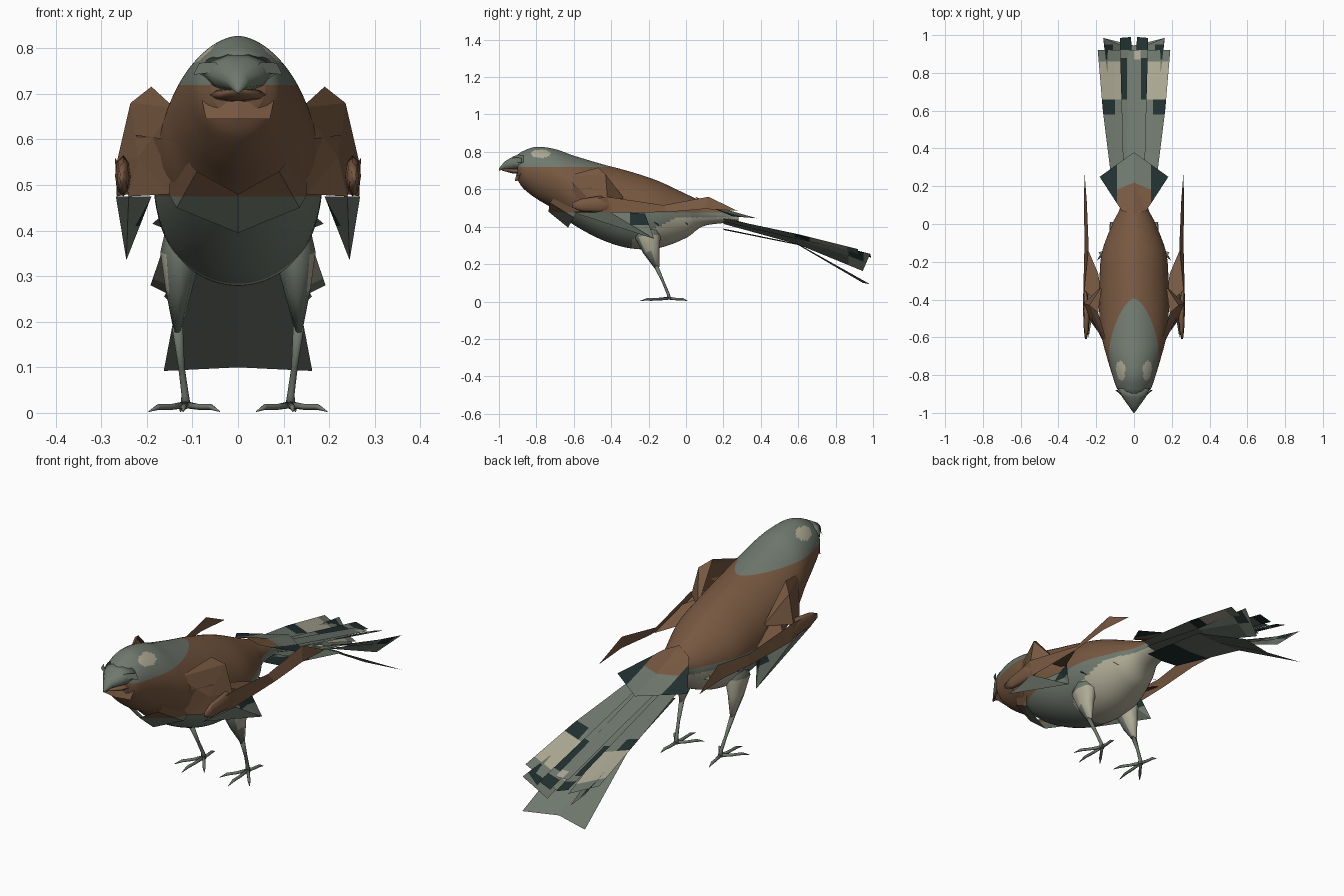
import bpy, bmesh, math
from mathutils import Vector

cube = bpy.data.objects.get("Cube")
if cube:
    bpy.data.objects.remove(cube)

# Palette
COLOURS = {
    "slate_grey": (0.16, 0.19, 0.155),
    "chestnut_brown": (0.185, 0.098, 0.052),
    "cream": (0.42, 0.40, 0.30),
    "dark_teal": (0.016, 0.03, 0.03),
}
MATS = []
for label, rgb in COLOURS.items():
    mat = bpy.data.materials.new(label)
    mat.use_nodes = True
    mat.diffuse_color = (*rgb, 1)
    mat.node_tree.nodes["Principled BSDF"].inputs["Base Color"].default_value = (*rgb, 1)
    MATS.append(mat)
GREY, BROWN, CREAM, DARK = range(len(MATS))
FLANK, CROWN = 0.475, 0.72  # heights where the plumage changes colour


def finish(name, bm, rule, cuts=(), mirror=False, smooth=False):
    """Cut along colour borders, colour faces by rule and make the object."""
    for point, normal in cuts:
        geom = bm.verts[:] + bm.edges[:] + bm.faces[:]
        bmesh.ops.bisect_plane(bm, geom=geom, dist=1e-5, plane_co=point, plane_no=normal)
    for face in bm.faces:
        face.material_index = rule(face.calc_center_median()) if callable(rule) else rule
        face.smooth = smooth
    mesh = bpy.data.meshes.new(name)
    bm.to_mesh(mesh)
    bm.free()
    for mat in MATS:
        mesh.materials.append(mat)
    obj = bpy.data.objects.new(name, mesh)
    bpy.context.collection.objects.link(obj)
    if mirror:
        obj.modifiers.new("mirror", "MIRROR").use_mirror_merge = False


def across(x):
    return ((x, 0, 0), (1, 0, 0))


def station(y):
    return ((0, y, 0), (0, 1, 0))


def level(z):
    return ((0, 0, z), (0, 0, 1))


def facets(name, points, faces, rule, cuts=()):
    """Mirrored sheet of flat facets."""
    bm = bmesh.new()
    verts = [bm.verts.new(p) for p in points]
    for f in faces:
        bm.faces.new([verts[i] for i in f])
    finish(name, bm, rule, cuts, mirror=True)


def feather(name, rows, rule, cuts=(), mirror=True):
    """Tail feather from rows of inner and outer edge points, root to tip."""
    bm = bmesh.new()
    pairs = [[bm.verts.new(p) for p in row] for row in rows]
    for (a, b), (c, d) in zip(pairs, pairs[1:]):
        bm.faces.new((a, b, d, c))
    finish(name, bm, rule, cuts, mirror)


def loft(name, rings, rule, cuts=(), mirror=False, sides=8, peak=1.0):
    """Skin a row of rings (centre, two half axes); peak narrows the upper half."""
    bm = bmesh.new()
    loops = []
    for centre, u, v in rings:
        loop = []
        for i in range(sides):
            a = math.tau * i / sides
            c, s = math.cos(a), math.sin(a)
            if s > 0:
                c = math.copysign(abs(c) ** peak, c)
            loop.append(bm.verts.new(centre + u * c + v * s))
        loops.append(loop)
    for a, b in zip(loops, loops[1:]):
        for i in range(sides):
            j = (i + 1) % sides
            bm.faces.new((a[i], a[j], b[j], b[i]))
    bm.faces.new(loops[0][::-1])
    bm.faces.new(loops[-1])
    bmesh.ops.recalc_face_normals(bm, faces=bm.faces)
    finish(name, bm, rule, cuts, mirror, smooth=True)


def tube(name, path, radii, rule, squash=1.0):
    """Mirrored tapered limb along a path."""
    rings = []
    pts = [Vector(p) for p in path]
    for i, (p, r) in enumerate(zip(pts, radii)):
        along = (pts[min(i + 1, len(pts) - 1)] - pts[max(i - 1, 0)]).normalized()
        side = along.cross(Vector((1, 0, 0))).normalized()
        rings.append((p, side * r, along.cross(side) * r * squash))
    loft(name, rings, rule, mirror=True)


def spline(rows, steps):
    """Smooth in-between rows through the given ones."""
    out = []
    last = len(rows) - 1
    for k in range(last):
        a, b, c, d = (Vector(rows[min(max(k + o, 0), last)]) for o in (-1, 0, 1, 2))
        for s in range(steps):
            t = s / steps
            bend = 2 * a - 5 * b + 4 * c - d + t * (3 * b - 3 * c + d - a)
            out.append(b + 0.5 * t * (c - a + t * bend))
    return out + [Vector(rows[-1])]


def ring(y, low, high, width):
    return Vector((0, y, (low + high) / 2)), Vector((width, 0, 0)), Vector((0, 0, (high - low) / 2))


# Body and head: station, underside height, top height, half width
PROFILE = [
    (-0.9, 0.65, 0.785, 0.06), (-0.87, 0.605, 0.805, 0.09), (-0.8, 0.55, 0.827, 0.115),
    (-0.7, 0.49, 0.815, 0.145), (-0.6, 0.41, 0.78, 0.17), (-0.45, 0.33, 0.735, 0.185),
    (-0.3, 0.285, 0.695, 0.183), (-0.15, 0.285, 0.645, 0.17), (0, 0.34, 0.575, 0.115),
    (0.1, 0.405, 0.53, 0.07), (0.28, 0.425, 0.465, 0.05),
]


def plumage(c):
    if ((c.y + 0.777) / 0.052) ** 2 + ((c.z - 0.79) / 0.022) ** 2 < 1:
        return CREAM
    if c.z > CROWN:
        return GREY
    if c.z > FLANK:
        return BROWN
    return CREAM if c.y > -0.29 and c.z < min(0.45, 0.475 + 0.5 * c.y) else GREY


loft("body", [ring(*row) for row in spline(PROFILE, 14)], plumage,
     [level(CROWN), level(FLANK)], sides=88, peak=1.16)

# Beak: hooked upper half over a shorter lower half, and a broad chin plate
UPPER = [(-0.87, 0.7, 0.795, 0.085), (-0.92, 0.703, 0.78, 0.06),
         (-0.97, 0.705, 0.75, 0.024), (-1.0, 0.7, 0.712, 0.003)]
LOWER = [(-0.86, 0.68, 0.715, 0.08), (-0.93, 0.685, 0.712, 0.045), (-0.985, 0.7, 0.712, 0.01)]
loft("upper_beak", [ring(*row) for row in UPPER], GREY, sides=10)
loft("lower_beak", [ring(*row) for row in LOWER], BROWN, sides=10)
facets("chin_plate", [(0, -0.905, 0.688), (0.08, -0.88, 0.69), (0.07, -0.9, 0.645),
                      (0, -0.915, 0.645)], [(0, 3, 2, 1)], BROWN)

# Brow plates
facets("brow", [(0.03, -0.94, 0.75), (0.098, -0.88, 0.742), (0.085, -0.88, 0.768),
                (0.05, -0.92, 0.77)], [(0, 1, 2, 3)], GREY)

# Breast ruff, a shallow pointed flap
facets("breast_ruff",
       [(0, -0.735, 0.48), (0.09, -0.73, 0.53), (0.15, -0.65, 0.6),
        (0, -0.63, 0.395), (0.135, -0.6, 0.45), (0.225, -0.5, 0.61)],
       [(0, 3, 4, 1), (1, 4, 5, 2)],
       lambda c: BROWN if c.z > FLANK else GREY, [level(FLANK)])

# Folded wings: shoulder, wrist, long blade and hanging covert
facets("wing_shoulder",
       [(0.14, -0.64, 0.67), (0.19, -0.47, 0.716), (0.236, -0.43, 0.68), (0.266, -0.42, 0.55),
        (0.22, -0.53, 0.56), (0.15, -0.6, 0.48), (0.17, -0.33, 0.55), (0.24, -0.5, 0.475)],
       [(0, 1, 2), (0, 2, 4), (2, 3, 4), (0, 4, 5), (1, 6, 2), (2, 6, 3), (4, 3, 7), (4, 7, 5)],
       BROWN)
tube("wing_wrist", [(0.255, -0.61, 0.515), (0.252, -0.56, 0.515), (0.252, -0.46, 0.52),
                    (0.258, -0.36, 0.505)], [0.012, 0.034, 0.045, 0.02], BROWN, squash=0.4)
facets("wing_blade",
       [(0.25, -0.6, 0.53), (0.24, -0.57, 0.48), (0.27, -0.42, 0.56), (0.266, -0.4, 0.475),
        (0.24, -0.12, 0.515), (0.262, -0.1, 0.478), (0.25, 0.12, 0.56), (0.265, 0.1, 0.495),
        (0.262, 0.275, 0.485)],
       [(0, 1, 3, 2), (2, 3, 5, 4), (4, 5, 7, 6), (6, 7, 8)], BROWN)
facets("wing_inner_blade",
       [(0.16, -0.45, 0.58), (0.19, -0.26, 0.49), (0.25, -0.12, 0.485), (0.262, -0.35, 0.53)],
       [(0, 1, 2, 3)], BROWN)
facets("wing_covert",
       [(0.24, -0.6, 0.475), (0.19, -0.3, 0.475), (0.215, -0.22, 0.47), (0.245, -0.17, 0.335),
        (0.268, -0.4, 0.475)],
       [(0, 1, 3), (1, 2, 3), (0, 3, 4)],
       lambda c: DARK if c.y > -0.3 and c.z > 0.41 else GREY, [station(-0.3), level(0.41)])

# Flank tufts
facets("flank_tuft",
       [(0.16, -0.2, 0.44), (0.15, -0.14, 0.4), (0.188, -0.15, 0.415),
        (0.1, -0.03, 0.44), (0.1, 0.01, 0.41), (0.13, 0.01, 0.415)],
       [(0, 1, 2), (3, 4, 5)], GREY)

# Rump kite with dark corners
facets("rump",
       [(0, 0.05, 0.56), (0.065, 0.07, 0.53), (0.182, 0.25, 0.455), (0, 0.38, 0.445),
        (0, 0.22, 0.49)],
       [(0, 1, 4), (1, 2, 4), (4, 2, 3)],
       lambda c: DARK if c.x > 0.09 else BROWN if c.z > 0.49 else GREY,
       [level(0.49), across(0.09)])


# Tail fan, a shallow trough with raised outer edges
def banded(c):
    if 0.66 < c.y < 0.86:
        return CREAM
    return DARK if 0.58 < c.y < 0.66 and c.x > 0.1 else GREY


def streaked(c):
    return DARK if c.y > 0.92 or (0.66 < c.y < 0.88 and c.x > 0.036) else GREY


feather("outer_tail_feather",
        [((0, 0.2, 0.425), (0.115, 0.2, 0.445)), ((0.015, 0.6, 0.315), (0.165, 0.6, 0.36)),
         ((0.03, 0.92, 0.2), (0.192, 0.92, 0.28))],
        banded, [*map(station, (0.58, 0.66, 0.86)), across(0.1)])
feather("middle_tail_feather",
        [((0.01, 0.2, 0.415), (0.09, 0.2, 0.43)), ((0.03, 0.6, 0.305), (0.12, 0.6, 0.335)),
         ((0.06, 0.945, 0.163), (0.162, 0.985, 0.255))],
        lambda c: DARK if 0.87 < c.y < 0.95 and c.x > 0.11 else GREY,
        [station(0.87), station(0.95), across(0.11)])
feather("inner_tail_feather",
        [((0, 0.2, 0.445), (0.055, 0.2, 0.45)), ((0.015, 0.99, 0.235), (0.075, 0.985, 0.255))],
        streaked, [*map(station, (0.66, 0.88, 0.92)), across(0.036)])
feather("centre_tail_feather",
        [((-0.04, 0.2, 0.455), (0.04, 0.2, 0.455)), ((-0.03, 0.92, 0.265), (0.035, 0.92, 0.265))],
        lambda c: CREAM if c.y > 0.87 and c.x > 0 else GREY, [station(0.87), across(0)],
        mirror=False)
feather("lower_tail_feather",
        [((0, 0.2, 0.383), (0.085, 0.2, 0.39)), ((0, 0.6, 0.302), (0.122, 0.6, 0.308)),
         ((0, 0.945, 0.1), (0.163, 0.985, 0.092))],
        lambda c: DARK if c.y < 0.4 else GREY, [station(0.4)])

# Legs
tube("thigh", [(0.12, -0.2, 0.43), (0.125, -0.205, 0.35), (0.13, -0.185, 0.27),
               (0.133, -0.155, 0.18)], [0.05, 0.07, 0.045, 0.013],
     lambda c: CREAM if c.z < 0.36 and (c.y > -0.1 - 0.3 * c.z or c.x > 0.15) else GREY,
     squash=0.65)
tube("shin", [(0.133, -0.16, 0.19), (0.124, -0.12, 0.1), (0.116, -0.095, 0.04),
              (0.115, -0.09, 0.012)], [0.012, 0.007, 0.008, 0.012], GREY)

# Toes with claws
ankle = Vector((0.115, -0.09, 0.018))
TOES = {"inner_toe": (-0.065, -0.09), "middle_toe": (0.005, -0.135),
        "outer_toe": (0.07, -0.09), "hind_toe": (0.01, 0.085)}
for name, (dx, dy) in TOES.items():
    reach = Vector((dx, dy, 0))
    drop = Vector((0, 0, 0.005))
    tube(name, [ankle, ankle + reach * 0.45 - drop, ankle + reach * 0.85 - drop,
                ankle + reach * 1.15 - drop * 3], [0.008, 0.0065, 0.0065, 0.001], GREY)
